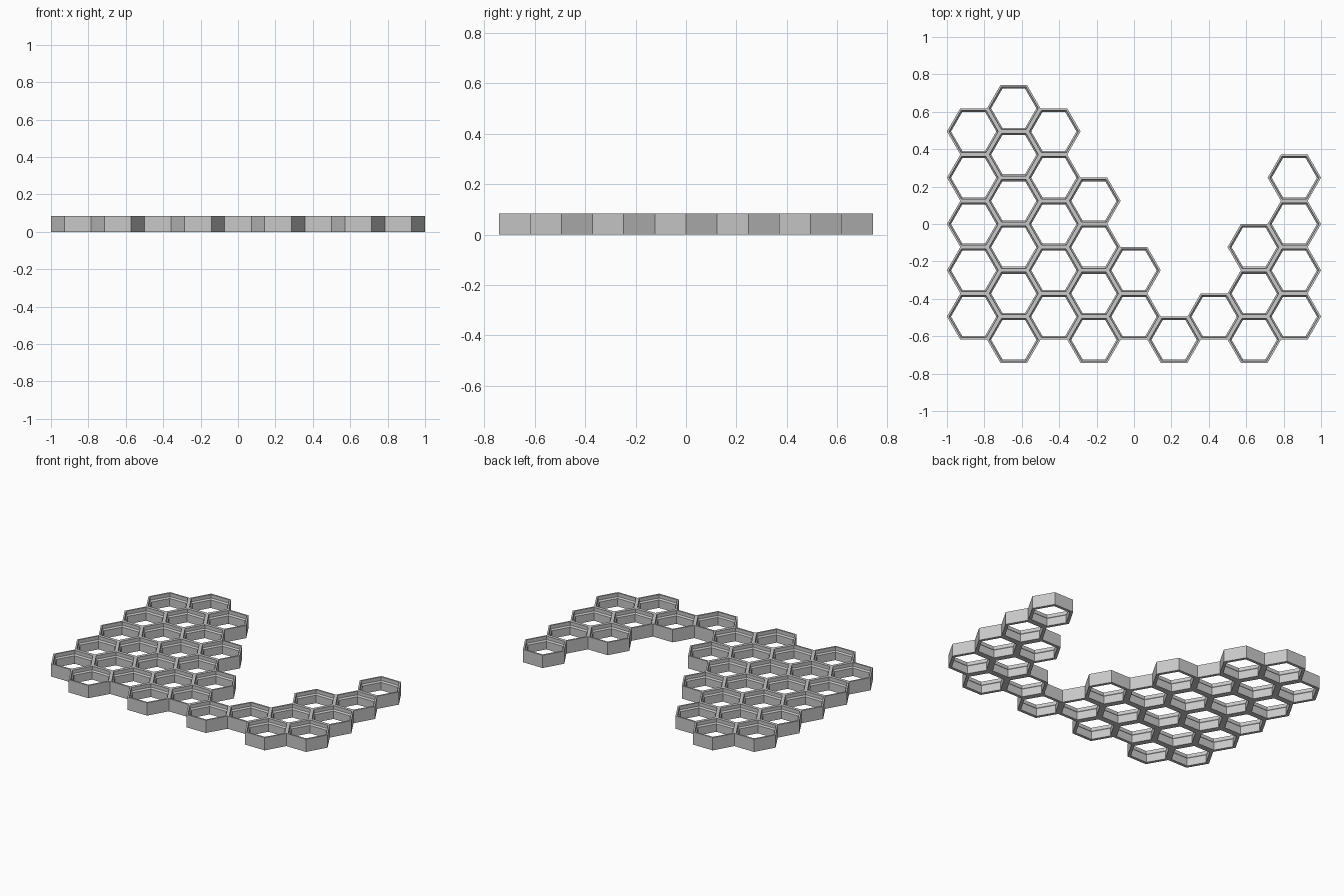
import bpy
import bmesh
from math import cos, sin, pi, sqrt

cube = bpy.data.objects.get("Cube")
if cube:
    bpy.data.objects.remove(cube, do_unlink=True)

# Grey plastic
grey = bpy.data.materials.new("grey plastic")
grey.use_nodes = True
colour = (0.58, 0.58, 0.58, 1)
grey.diffuse_color = colour
grey.node_tree.nodes["Principled BSDF"].inputs["Base Color"].default_value = colour

R = 1 / 7                # corner radius of a cell
PITCH = R * sqrt(3)      # distance between cells in a column
MM = PITCH / 23.6
HEIGHT = 8 * MM

# Wall section from outer foot to outer rim: (half width across flats, z)
SECTION = [(11.8, 0), (10, 0), (10, 5), (10.8, 5.8), (10.8, 8), (11.8, 8)]

# Cells in each column, counted from the front
COLUMNS = [5, 6, 5, 4, 2, 1, 1, 3, 4]


def cell_centres():
    for i, count in enumerate(COLUMNS):
        x = (i - 4) * 1.5 * R
        start = -2.5 if i % 2 else -2
        for j in range(count):
            yield x, (start + j) * PITCH


def ring(bm, x, y, apothem, z):
    r = apothem * MM * 2 / sqrt(3)
    return [bm.verts.new((x + r * cos(k * pi / 3), y + r * sin(k * pi / 3), z * MM))
            for k in range(6)]


bm = bmesh.new()
centres = list(cell_centres())


def has_neighbour(x, y, side):
    a = (side + 0.5) * pi / 3
    nx, ny = x + PITCH * cos(a), y + PITCH * sin(a)
    return any(abs(nx - cx) + abs(ny - cy) < R / 5 for cx, cy in centres)


# Hexagonal cells with a stepped inner lip; outer walls only on the border
for x, y in centres:
    rings = [ring(bm, x, y, a, z) for a, z in SECTION]
    for i, lower in enumerate(rings):
        upper = rings[(i + 1) % len(rings)]
        closing = i == len(rings) - 1
        for k in range(6):
            if closing and has_neighbour(x, y, k):
                continue
            n = (k + 1) % 6
            bm.faces.new((lower[k], upper[k], upper[n], lower[n]))

bmesh.ops.remove_doubles(bm, verts=bm.verts, dist=R / 500)
bmesh.ops.recalc_face_normals(bm, faces=bm.faces)
mesh = bpy.data.meshes.new("honeycomb_panel")
bm.to_mesh(mesh)
bm.free()
mesh.materials.append(grey)
panel = bpy.data.objects.new("honeycomb_panel", mesh)
bpy.context.collection.objects.link(panel)
